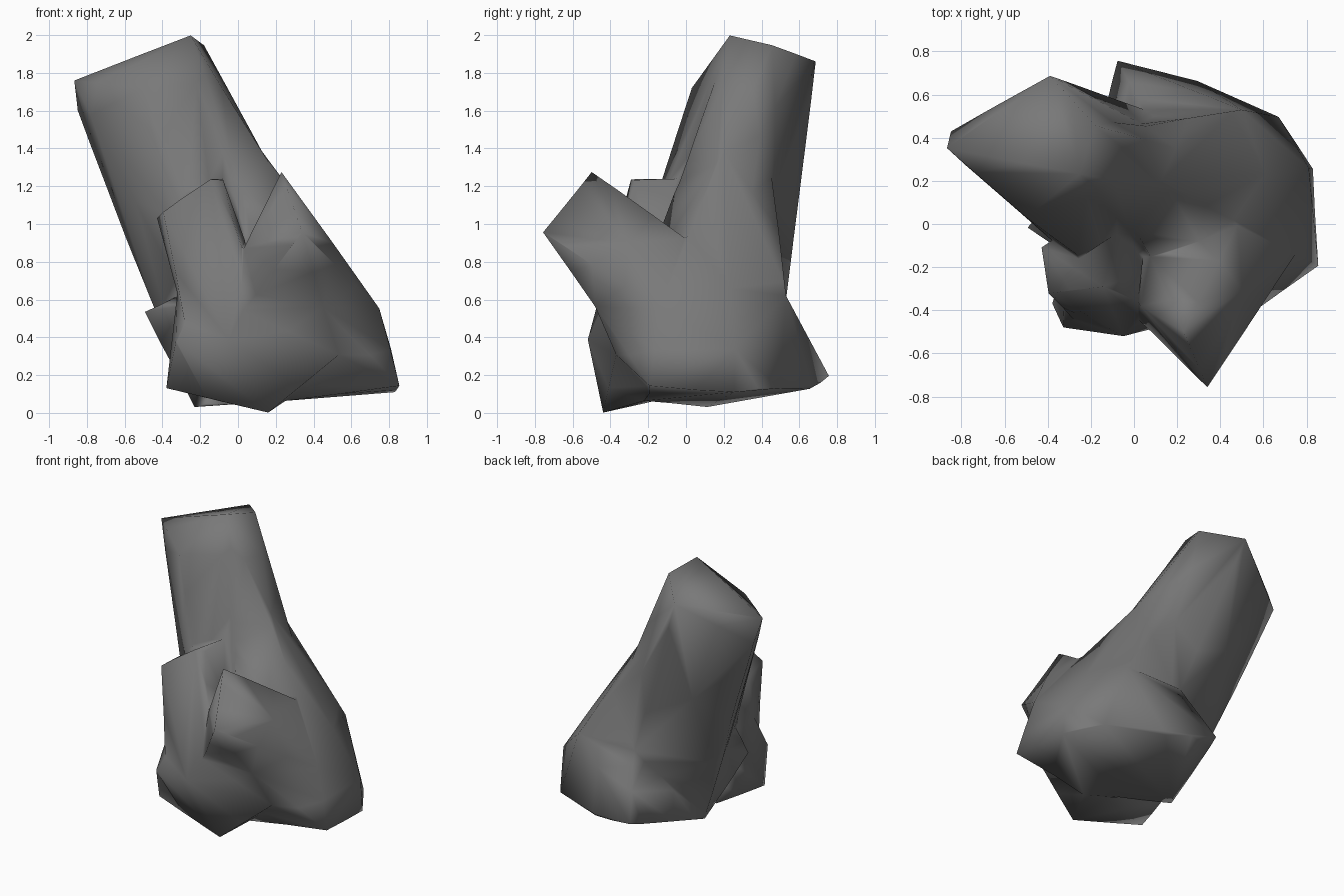
import bpy, bmesh

stone = bpy.data.materials.new("dark grey stone")
stone.diffuse_color = (0.19, 0.19, 0.19, 1)

rock = bmesh.new()


def chunk(*corners):
    """Add a convex chunk of stone spanning a few corner points."""
    bm = bmesh.new()
    for c in corners:
        bm.verts.new(c)
    res = bmesh.ops.convex_hull(bm, input=bm.verts[:])
    loose = {g for g in res["geom_interior"] + res["geom_unused"]
             if isinstance(g, bmesh.types.BMVert)}
    bmesh.ops.delete(bm, geom=list(loose), context='VERTS')
    bmesh.ops.recalc_face_normals(bm, faces=bm.faces[:])
    me = bpy.data.meshes.new("chunk")
    bm.to_mesh(me)
    bm.free()
    rock.from_mesh(me)
    bpy.data.meshes.remove(me)


# tall leaning column
chunk((-.25, .23, 2), (-.18, .46, 1.95), (-.39, .69, 1.86), (-.87, .35, 1.76),
      (-.85, .43, 1.6), (-.5, .03, 1.72), (.11, .2, 1.41), (.05, .53, .6),
      (-.44, .28, .55), (-.24, .11, .03), (.3, .32, .75), (-.1, -.27, .8),
      (-.33, -.12, .7), (.25, -.05, .8), (.2, .4, .2))

# spur at the left of the column foot
chunk((-.5, -.02, .54), (-.24, .11, .03), (-.3, .2, .6), (-.3, -.15, .62),
      (0, 0, .3), (-.1, .3, .2))

# blend from column to shoulder
chunk((-.18, .46, 1.95), (-.25, .23, 2), (.11, .2, 1.41), (.05, .46, 1.25),
      (.3, .32, .95), (.3, .1, 1.05), (0, -.05, 1.2))

# shoulder sloping down to the right
chunk((.11, .2, 1.41), (.05, .46, 1.25), (0, -.05, 1.2), (.45, .08, .9),
      (.75, -.14, .55), (.68, .24, .55), (.81, .26, .34), (.86, -.19, .14),
      (.83, .26, .11), (.5, .53, .62), (0, .5, .5), (.2, -.3, .5),
      (.1, -.1, .1))

# wide foot
chunk((.75, -.14, .55), (.68, .24, .55), (.86, -.19, .14), (.83, .26, .11),
      (.81, .26, .34), (.67, .5, .13), (.5, .53, .62), (.05, .53, .62),
      (.28, .67, .13), (-.08, .76, .19), (-.24, .11, .03), (.22, -.22, .06))

# block leaning out to the front right, and the stone below it
chunk((.34, -.76, .96), (.23, -.5, 1.28), (.29, -.41, 1.2), (.03, -.38, .87),
      (.49, .02, .91), (.75, -.14, .55), (0, -.42, .5), (.05, -.1, .87),
      (.45, -.48, .56), (.3, 0, .3))
chunk((.86, -.19, .14), (.54, -.37, .31), (.45, -.48, .56), (.75, -.14, .55),
      (0, -.43, .5), (.35, -.15, .08), (.8, .1, .11), (.1, -.2, .7))

# upright block at the front left and its foot
chunk((-.14, -.29, 1.24), (-.08, -.03, 1.24), (-.08, -.27, 1.24),
      (-.43, -.1, 1.03), (-.40, -.32, 1.07), (-.32, -.33, .64),
      (-.3, -.15, .6), (.03, -.38, .8), (.05, -.2, .87), (-.05, -.52, .39),
      (.1, -.42, .4), (-.27, -.45, .45))
chunk((-.38, -.37, .13), (.16, -.44, 0), (-.05, -.52, .39), (-.33, -.48, .38),
      (-.32, -.32, .65), (-.3, -.17, .62), (.05, -.4, .66), (.3, -.1, .1),
      (-.25, 0, .1), (.54, -.37, .31))

# fuse the chunks into one skin, soften the joints, reduce to low-poly
mesh = bpy.data.meshes.new("leaning_rock")
rock.to_mesh(mesh)
rock.free()
mesh.materials.append(stone)
ob = bpy.data.objects.new("leaning_rock", mesh)
bpy.context.collection.objects.link(ob)
fuse = ob.modifiers.new("fuse", 'REMESH')
fuse.mode = 'VOXEL'
fuse.voxel_size = 0.016
fuse.use_smooth_shade = True
soften = ob.modifiers.new("soften", 'SMOOTH')
soften.factor = 0.5
soften.iterations = 2
reduce = ob.modifiers.new("reduce", 'DECIMATE')
reduce.ratio = 0.004
